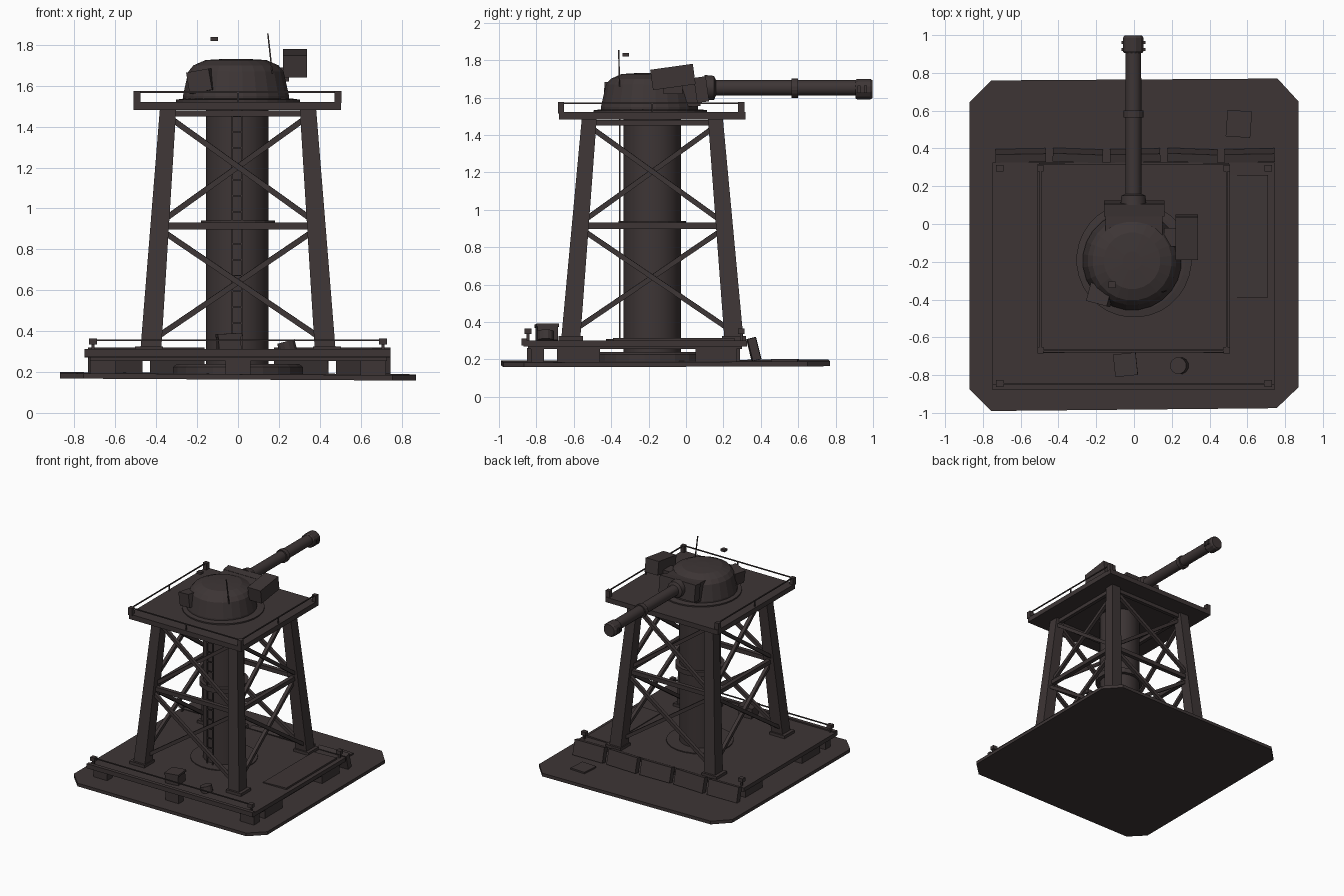
import bpy, bmesh, math
from mathutils import Vector, Matrix

if "Cube" in bpy.data.objects:
    bpy.data.objects.remove(bpy.data.objects["Cube"])

mat = bpy.data.materials.new("dark_brown_grey")
mat.diffuse_color = (0.047, 0.036, 0.036, 1)
mat.use_nodes = True
mat.node_tree.nodes["Principled BSDF"].inputs["Base Color"].default_value = mat.diffuse_color
CY = -0.18   # tower centre in y


def finish(name, bm):
    bmesh.ops.recalc_face_normals(bm, faces=bm.faces)
    me = bpy.data.meshes.new(name)
    bm.to_mesh(me)
    bm.free()
    me.materials.append(mat)
    ob = bpy.data.objects.new(name, me)
    bpy.context.collection.objects.link(ob)
    return ob


def box(name, x, y, z, rot=(0, 0, 0)):
    """Box from (min, max) ranges, turned about its centre (degrees)."""
    bm = bmesh.new()
    bmesh.ops.create_cube(bm, size=1)
    for v in bm.verts:
        v.co = Vector((v.co.x * (x[1] - x[0]), v.co.y * (y[1] - y[0]), v.co.z * (z[1] - z[0])))
    ob = finish(name, bm)
    ob.location = (sum(x) / 2, sum(y) / 2, sum(z) / 2)
    ob.rotation_euler = [math.radians(a) for a in rot]
    return ob


def beam(name, a, b, w0, w1=None):
    """Square bar between two points, ends cut level when steep."""
    a, b = Vector(a), Vector(b)
    w1 = w0 if w1 is None else w1
    d = (b - a).normalized()
    if abs(d.z) > 0.95:
        u, v = Vector((1, 0, 0)), Vector((0, 1, 0))
    else:
        u = d.cross(Vector((0, 0, 1))).normalized()
        v = d.cross(u)
    bm = bmesh.new()
    rings = []
    for p, w in ((a, w0), (b, w1)):
        rings.append([bm.verts.new(p + u * w / 2 * i + v * w / 2 * j)
                      for i, j in ((1, 1), (-1, 1), (-1, -1), (1, -1))])
    for k in range(4):
        bm.faces.new((rings[0][k], rings[0][k - 1], rings[1][k - 1], rings[1][k]))
    bm.faces.new(rings[0])
    bm.faces.new(rings[1])
    return finish(name, bm)


def lathe(name, profile, loc, n=24, axis='Z', smooth=False):
    """Stack of rings (radius, height) closed at both ends."""
    bm = bmesh.new()
    rings = []
    for r, h in profile:
        ring = []
        for k in range(n):
            t = 2 * math.pi * (k + 0.5) / n
            ring.append(bm.verts.new((r * math.cos(t), r * math.sin(t), h)))
        rings.append(ring)
    for lo, hi in zip(rings, rings[1:]):
        for k in range(n):
            bm.faces.new((lo[k - 1], lo[k], hi[k], hi[k - 1]))
    bm.faces.new(rings[0])
    bm.faces.new(rings[-1])
    if axis == 'Y':
        bmesh.ops.transform(bm, matrix=Matrix.Rotation(-math.pi / 2, 4, 'X'), verts=bm.verts)
    ob = finish(name, bm)
    ob.location = loc
    if smooth:
        bpy.context.view_layer.objects.active = ob
        ob.select_set(True)
        bpy.ops.object.shade_smooth_by_angle(angle=math.radians(30))
        ob.select_set(False)
    return ob


# ground plate with cut corners
bm = bmesh.new()
outline = [(-.755, -.99), (.755, -.975), (.87, -.865), (.87, .65), (.76, .77), (-.755, .76), (-.87, .645), (-.87, -.875)]
bot = bm.faces.new([bm.verts.new((x, y, 0.166 - 0.006 * x + 0.003 * y)) for x, y in outline])
top = bmesh.ops.extrude_face_region(bm, geom=[bot])
bmesh.ops.translate(bm, vec=(0, 0, 0.026), verts=[g for g in top['geom'] if isinstance(g, bmesh.types.BMVert)])
finish("ground_plate", bm)
box("ground_hatch", (.49, .62), (.46, .6), (.185, .203), (0, 0, -4))

# lower deck on supports
box("deck", (-.75, .745), (-.87, .325), (.27, .302))
box("deck_frame", (-.725, .73), (-.845, .30), (.255, .272))
box("deck_front_lip", (-.75, .745), (-.88, -.85), (.275, .312))
for s in (-1, 1):
    for y0, y1 in ((-.83, -.76), (-.69, -.46), (.05, .27)):
        box("deck_support", sorted((s * .725, s * .60)), (y0, y1), (.185, .26))
for y in (-.82, .26):
    box("deck_middle_support", (-.06, .06), (y - .03, y + .03), (.185, .26))
lathe("column_foot", [(.32, .185), (.32, .225), (.30, .24)], (0, CY, 0))
lathe("deck_disc", [(.25, .29), (.25, .309)], (0, CY, 0))
box("deck_side_plate", (.50, .71), (-.39, .26), (.298, .312), (0, -2, 0))

# deck corner posts and front rail
for x in (-.71, .71):
    for y in (-.845, .295):
        beam("deck_post", (x, y, .30), (x, y, .35), .014)
        box("deck_post_cap", (x - .02, x + .02), (y - .018, y + .018), (.335, .365))
beam("deck_front_rail", (-.72, -.845, .355), (.72, -.845, .355), .008)

# leaning armour panels along the back
for i in range(5):
    x = -.6 + i * .303
    box("back_panel", (x - .133, x + .133), (.34, .385), (.195, .315), (14, 0, -2 if i % 2 else 1))

# crate and drum on the front deck
box("crate", (-.10, .01), (-.80, -.69), (.30, .375), (0, -3, 6))
box("crate_lid", (-.105, .015), (-.805, -.685), (.372, .388), (0, -3, 6))
drum = lathe("drum", [(.045, -.025), (.045, .025)], (.24, -.75, .325), 12)
drum.rotation_euler = (0, math.radians(-15), 0)

# central column with middle collar
lathe("column", [(.155, .19), (.155, 1.50)], (-.003, CY, 0), 20, smooth=True)
lathe("column_collar", [(.183, .90), (.183, .94)], (0, CY, 0), 20)

# ladder up the front of the column
for x in (-.03, .02):
    beam("ladder_rail", (x, -.355, .30), (x, -.355, 1.49), .009)
for i in range(15):
    z = .36 + i * .078
    beam("ladder_rung", (-.03, -.355, z), (.02, -.355, z), .007)


# four tapering legs with feet
def half(z):
    return .43 - (z - .31) * .09 / 1.17


for sx in (-1, 1):
    for sy in (-1, 1):
        beam("leg", (sx * .427, CY + sy * .437, .30), (sx * .342, CY + sy * .337, 1.49), .102, .08)
        cx, cy = sx * .435, CY + sy * .437
        box("leg_foot", (cx - .068, cx + .068), (cy - .065, cy + .065), (.298, .325))

# cross bracing on four sides
for side in range(4):
    c, s = round(math.cos(side * math.pi / 2)), round(math.sin(side * math.pi / 2))

    def P(u, z, off=0):
        h = half(z)
        a, b = u * h, -h + off
        return (a * c - b * s, CY + a * s + b * c, z)
    beam("middle_brace", P(-1, .915), P(1, .915), .034)
    beam("top_brace", P(-1, 1.465), P(1, 1.465), .03)
    for z0, z1 in ((.35, .90), (.93, 1.45)):
        beam("cross_brace", P(-1, z0, .012), P(1, z1, .012), .027)
        beam("cross_brace", P(1, z0, -.012), P(-1, z1, -.012), .027)

# upper platform with rails on three sides
box("platform", (-.51, .505), (-.68, .318), (1.482, 1.522))
for x in (-.495, .49):
    for y in (-.668, .295):
        box("platform_corner_box", (x - .017, x + .017), (y - .017, y + .017), (1.515, 1.575))
    beam("platform_side_rail", (x, -.668, 1.57), (x, .295, 1.57), .008)
    beam("platform_rail_post", (x, -.18, 1.51), (x, -.18, 1.57), .008)
beam("platform_front_rail", (-.495, -.668, 1.57), (.49, -.668, 1.57), .008)
beam("platform_rail_post", (0, -.668, 1.51), (0, -.668, 1.57), .008)

# turret
lathe("turret_ring", [(.305, 1.515), (.305, 1.532), (.27, 1.537)], (0, -.19, 0), 32)
lathe("turret", [(.262, 1.53), (.262, 1.55), (.235, 1.67), (.21, 1.70), (.15, 1.726), (.05, 1.732)], (-.01, -.195, 0), 24)
box("turret_front", (-.15, .15), (-.09, .075), (1.55, 1.70), (3, 0, 0))
box("mantlet", (-.16, .162), (.05, .115), (1.575, 1.71), (8, 0, 0))
box("right_sight_box", (.22, .338), (-.185, .045), (1.655, 1.765), (8, 0, 0))
box("right_sight_arm", (.16, .25), (-.12, -.02), (1.62, 1.69))
box("left_stowage_box", (-.235, -.12), (-.425, -.325), (1.57, 1.675), (0, -10, -15))

# gun
lathe("barrel", [(.07, .10), (.065, .15), (.043, .16), (.042, .92)], (-.003, 0, 1.652), 16, 'Y', True)
lathe("barrel_collar", [(.053, .565), (.053, .60)], (-.003, 0, 1.65), 16, 'Y')
lathe("muzzle", [(.05, .905), (.057, .915), (.057, .985), (.048, .998)], (-.004, 0, 1.645), 12, 'Y')
for y in (.925, .96):
    box("muzzle_lug", (-.066, .06), (y - .008, y + .008), (1.625, 1.665))

# antenna and beacon
beam("antenna", (.168, -.355, 1.66), (.146, -.36, 1.855), .007)
box("beacon", (-.135, -.097), (-.34, -.305), (1.82, 1.838))
